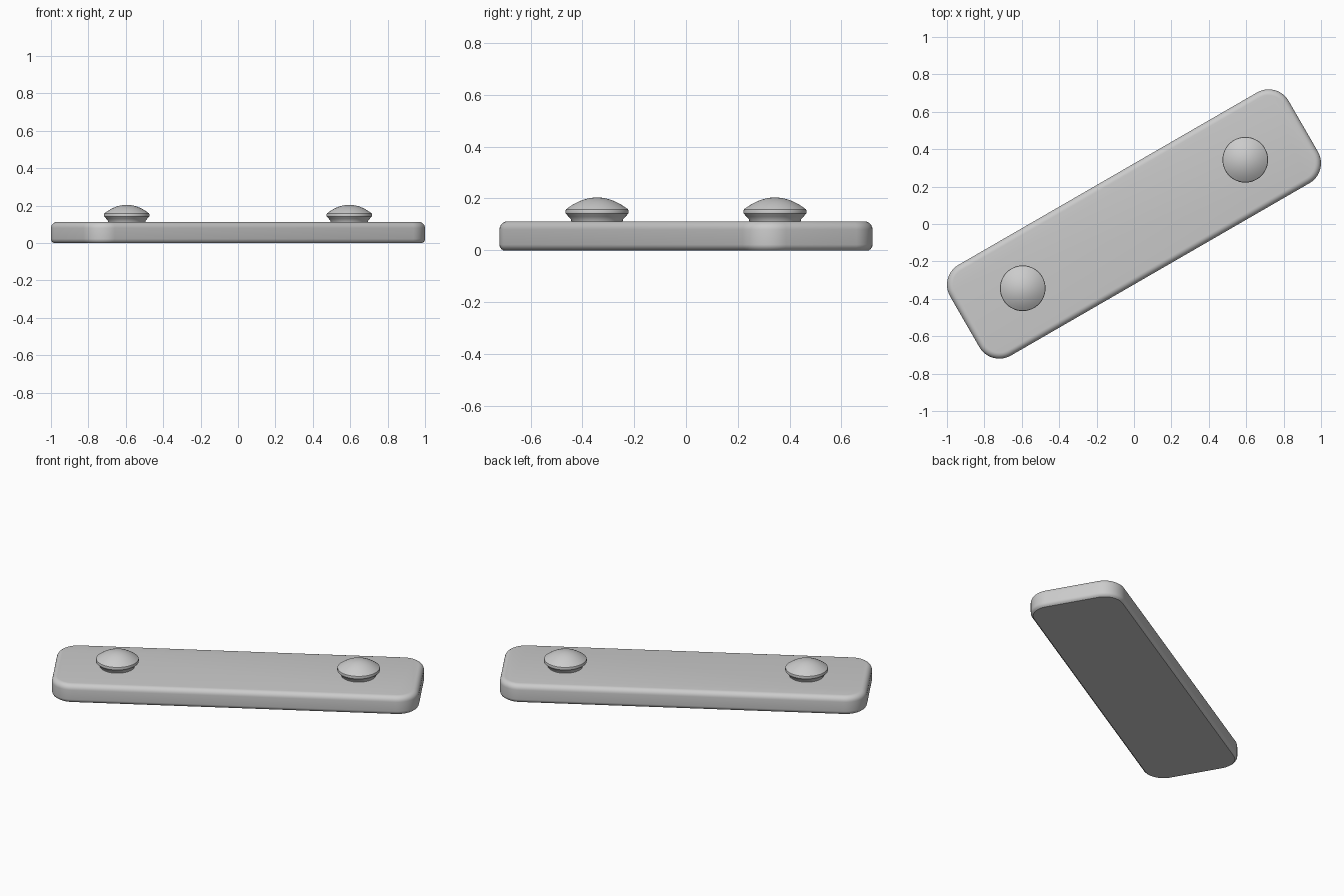
import bpy, bmesh
from math import sin, cos, pi, radians
from mathutils import Matrix

if "Cube" in bpy.data.objects:
    bpy.data.objects.remove(bpy.data.objects["Cube"])

ANGLE = radians(30)
A, B, R = 0.922, 0.157, 0.123      # corner centres and corner radius
TOP = 0.112


def outline(inset, z, steps=12):
    """Rounded rectangle ring, shrunk by inset."""
    pts = []
    for k, (sx, sy) in enumerate([(1, 1), (-1, 1), (-1, -1), (1, -1)]):
        for i in range(steps + 1):
            t = (k + i / steps) * pi / 2
            pts.append((sx * A + (R - inset) * cos(t), sy * B + (R - inset) * sin(t), z))
    return pts


def loft(name, rings, matrix):
    """Skin closed rings and cap both ends."""
    bm = bmesh.new()
    loops = [[bm.verts.new(p) for p in ring] for ring in rings]
    n = len(loops[0])
    for lo, hi in zip(loops, loops[1:]):
        for i in range(n):
            j = (i + 1) % n
            bm.faces.new((lo[i], lo[j], hi[j], hi[i]))
    bm.faces.new(loops[0][::-1])
    bm.faces.new(loops[-1])
    bmesh.ops.recalc_face_normals(bm, faces=bm.faces)
    bm.transform(matrix)
    me = bpy.data.meshes.new(name)
    bm.to_mesh(me)
    bm.free()
    ob = bpy.data.objects.new(name, me)
    bpy.context.collection.objects.link(ob)
    bpy.context.view_layer.objects.active = ob
    ob.select_set(True)
    bpy.ops.object.shade_smooth_by_angle(angle=radians(30))
    ob.select_set(False)
    return ob


rot = Matrix.Rotation(ANGLE, 4, 'Z')

# Plate with softly rounded top edge and small lower edge break
profile = [(0.014, 0.0), (0.006, 0.006), (0.001, 0.015), (0.0, 0.022)]
EDGE = 0.032
for i in range(7):
    t = i / 6 * pi / 2
    profile.append((EDGE * (1 - cos(t)), TOP - EDGE + EDGE * sin(t)))
loft("plate", [outline(d, z) for d, z in profile], rot)

# Domed buttons: flared neck, short rim, shallow dome
knob = [(0.098, TOP - 0.004), (0.101, 0.120), (0.110, 0.130), (0.121, 0.142),
        (0.122, 0.150), (0.120, 0.158)]
for i in range(1, 10):
    t = i / 9.2
    knob.append((0.120 * (1 - t), 0.158 + 0.046 * (1 - (1 - t) ** 2)))
N = 48
rings = [[(r * cos(2 * pi * i / N), r * sin(2 * pi * i / N), z) for i in range(N)]
         for r, z in knob]
for side, label in ((-1, "left"), (1, "right")):
    loft("button_" + label, rings, rot @ Matrix.Translation((side * 0.687, 0, 0)))
